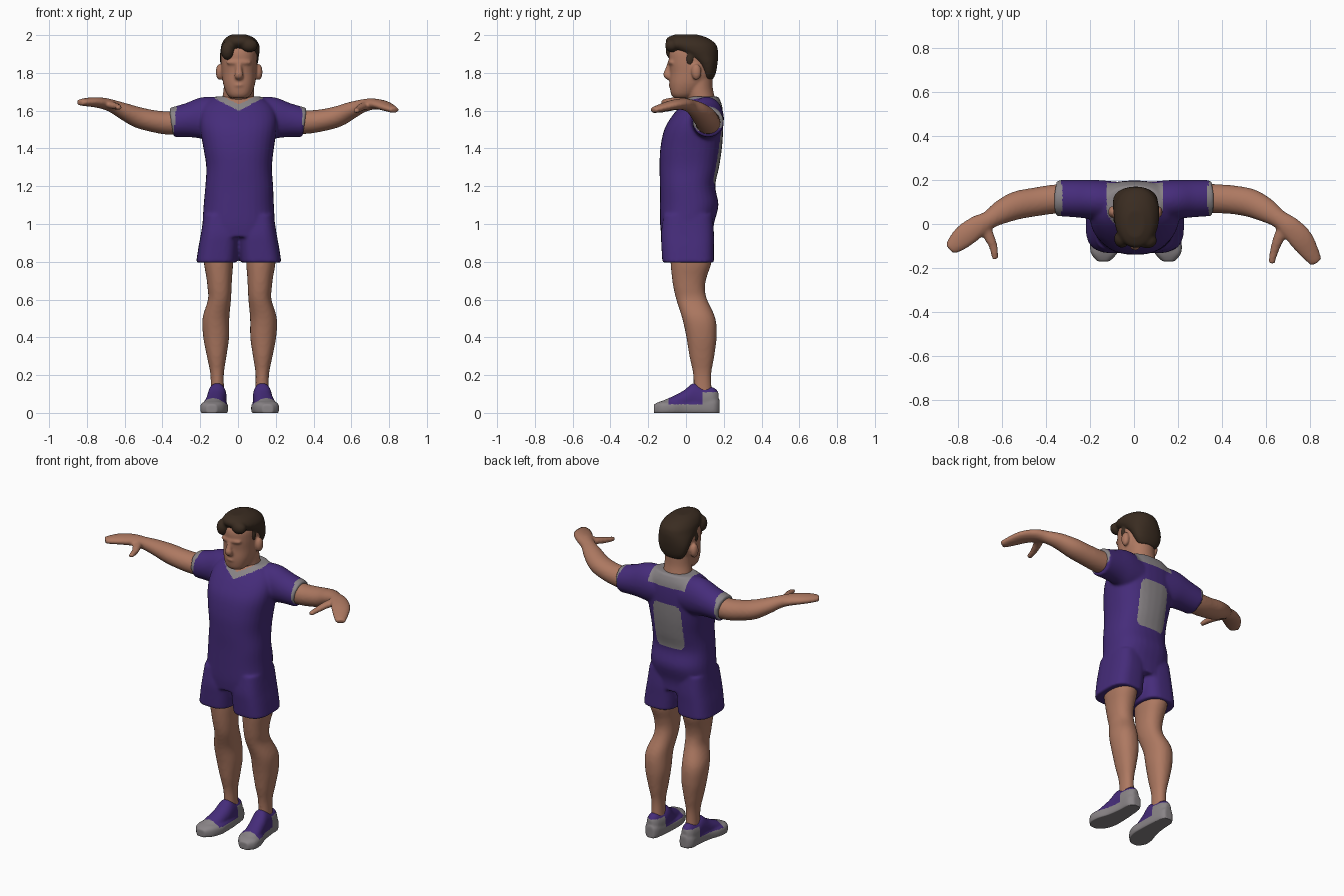
import bpy, bmesh, math
from mathutils import Vector


def material(name, rgb):
    m = bpy.data.materials.new(name)
    m.diffuse_color = (*rgb, 1)
    return m


PURPLE = material("purple cloth", (0.06, 0.025, 0.195))
GREY = material("light grey", (0.25, 0.23, 0.24))
SKIN = material("skin", (0.42, 0.19, 0.12))
HAIR = material("dark brown hair", (0.042, 0.025, 0.015))


def spline(rows, steps=5):
    """Catmull-Rom interpolation of whole section rows."""
    rows = [Vector(r) for r in rows]
    out = []
    for i in range(len(rows) - 1):
        p0, p1, p2 = rows[max(i - 1, 0)], rows[i], rows[i + 1]
        p3 = rows[min(i + 2, len(rows) - 1)]
        for s in range(steps):
            t = s / steps
            out.append(0.5 * (2 * p1 + (p2 - p0) * t + (2 * p0 - 5 * p1 + 4 * p2 - p3) * t * t
                              + (3 * p1 - p0 - 3 * p2 + p3) * t ** 3))
    return out + [rows[-1]]


def skin_rings(bm, rings):
    loops = [[bm.verts.new(p) for p in ring] for ring in rings]
    n = len(loops[0])
    faces = [bm.faces.new((a[i], a[(i + 1) % n], b[(i + 1) % n], b[i]))
             for a, b in zip(loops, loops[1:]) for i in range(n)]
    faces += [bm.faces.new(loops[0]), bm.faces.new(loops[-1])]
    bmesh.ops.recalc_face_normals(bm, faces=faces)


def oval(power, n=32):
    for i in range(n):
        c, s = math.cos(math.tau * i / n), math.sin(math.tau * i / n)
        yield (math.copysign(abs(c) ** (2 / power), c), math.copysign(abs(s) ** (2 / power), s))


def stack(bm, rows, axis="z", power=2.0):
    """Loft from extents: (z, x0, x1, y0, y1), or (y, x0, x1, z0, z1) for axis y."""
    rings = []
    for h, a0, a1, b0, b1 in spline(rows):
        ring = [((a0 + a1) / 2 + u * (a1 - a0) / 2, (b0 + b1) / 2 + v * (b1 - b0) / 2)
                for u, v in oval(power)]
        rings.append([(a, b, h) if axis == "z" else (a, h, b) for a, b in ring])
    skin_rings(bm, rings)


def limb(bm, rows):
    """Tube along a path: (x, y, z, level radius, upright radius)."""
    pts, rings = spline(rows), []
    for i, r in enumerate(pts):
        t = (Vector(pts[min(i + 1, len(pts) - 1)][:3]) - Vector(pts[max(i - 1, 0)][:3])).normalized()
        side = Vector((0, 0, 1)).cross(t).normalized()
        up = t.cross(side)
        rings.append([Vector(r[:3]) + side * u * r[3] + up * v * r[4] for u, v in oval(2)])
    skin_rings(bm, rings)


def ball(bm, centre, radii):
    vs = bmesh.ops.create_uvsphere(bm, u_segments=24, v_segments=16, radius=1)["verts"]
    for v in vs:
        v.co = Vector(c + p * r for c, p, r in zip(centre, v.co, radii))


def fuse(name, bm, mats, voxel=0.01, smooth=4, rule=None, floor=False):
    """Blend overlapping forms into one smooth skin and colour faces by rule."""
    me = bpy.data.meshes.new(name)
    bm.to_mesh(me)
    bm.free()
    ob = bpy.data.objects.new(name, me)
    bpy.context.collection.objects.link(ob)
    mod = ob.modifiers.new("fuse", 'REMESH')
    mod.mode, mod.voxel_size = 'VOXEL', voxel
    dg = bpy.context.evaluated_depsgraph_get()
    new = bpy.data.meshes.new_from_object(ob.evaluated_get(dg))
    ob.modifiers.clear()
    ob.data = new
    new.materials.clear()
    for m in mats:
        new.materials.append(m)
    bm = bmesh.new()
    bm.from_mesh(new)
    for _ in range(smooth):
        bmesh.ops.smooth_vert(bm, verts=bm.verts, factor=0.5, use_axis_x=True, use_axis_y=True, use_axis_z=True)
    if floor:
        for v in bm.verts:
            v.co.z = max(v.co.z, 0)
    bm.normal_update()
    for f in bm.faces:
        f.smooth = True
        f.material_index = rule(f.calc_center_median(), f.normal) if rule else 0
    bm.to_mesh(new)
    bm.free()
    return ob


def flip(rows):
    """Mirror extents rows across x."""
    return [(h, -x1, -x0, b0, b1) for h, x0, x1, b0, b1 in rows]


def shift(rows, d=0.009):
    return [(h, x0 + d, x1 + d, b0, b1) for h, x0, x1, b0, b1 in rows]


# Shirt and shorts
bm = bmesh.new()
stack(bm, [(0.93, -0.19, 0.193, -0.13, 0.145), (1.0, -0.188, 0.195, -0.137, 0.148),
           (1.1, -0.182, 0.19, -0.138, 0.172), (1.2, -0.173, 0.186, -0.138, 0.155),
           (1.3, -0.168, 0.18, -0.14, 0.175), (1.4, -0.183, 0.19, -0.136, 0.19),
           (1.5, -0.2, 0.205, -0.115, 0.197), (1.57, -0.2, 0.205, -0.075, 0.197),
           (1.63, -0.18, 0.18, -0.025, 0.19), (1.675, -0.12, 0.12, 0.02, 0.172)], power=2.4)
leg_cloth = [(1.05, 0.01, 0.185, -0.12, 0.14), (0.95, 0.0, 0.2, -0.132, 0.148),
             (0.88, 0.004, 0.213, -0.13, 0.148), (0.795, 0.011, 0.226, -0.125, 0.148)]
for rows in (leg_cloth, flip(leg_cloth)):
    stack(bm, shift(rows, 0.004), power=3)
for s in (-1, 1):
    limb(bm, [(s * 0.06, 0.1, 1.55, 0.09, 0.11), (s * 0.17, 0.11, 1.56, 0.09, 0.114),
              (s * 0.26, 0.115, 1.55, 0.085, 0.092), (s * 0.352, 0.118, 1.537, 0.082, 0.078)])


def cloth_rule(c, n):
    ax = abs(c.x - 0.004)
    # V-neck collar
    if c.z > 1.58 and ax < 0.128:
        if c.y < 0.08:
            v = c.z - 0.5 * ax
            if v > 1.601:
                return 2 if v > 1.634 else 1
        elif c.z > 1.602:
            return 1
    # Sleeve trim
    if ax > 0.338 - (c.z - 1.54) * 0.1:
        return 1
    # Back panel with rounded corners
    if n.y > 0.2 and (ax / 0.098) ** 6 + (abs(c.z - 1.355) / 0.145) ** 6 < 1:
        return 1
    return 0


fuse("shirt_and_shorts", bm, [PURPLE, GREY, SKIN], 0.008, 4, cloth_rule)

# Legs
leg = [(0.9, 0.045, 0.19, -0.08, 0.125), (0.8, 0.035, 0.19, -0.082, 0.135),
       (0.72, 0.04, 0.177, -0.075, 0.11), (0.66, 0.043, 0.17, -0.066, 0.1),
       (0.6, 0.046, 0.168, -0.052, 0.112), (0.5, 0.055, 0.197, -0.02, 0.156),
       (0.4, 0.056, 0.193, 0.002, 0.162), (0.3, 0.07, 0.174, 0.018, 0.15),
       (0.2, 0.084, 0.155, 0.038, 0.134), (0.08, 0.08, 0.155, 0.04, 0.14)]
for side, rows in (("left", leg), ("right", flip(leg))):
    bm = bmesh.new()
    stack(bm, shift(rows), power=2.2)
    fuse(side + "_leg", bm, [SKIN], 0.01, 3)

# Shoes: wide sole plus a tapering upper
sole = [(0.178, 0.09, 0.14, -0.01, 0.07), (0.15, 0.075, 0.165, -0.015, 0.08),
        (0.08, 0.066, 0.17, -0.015, 0.075), (0.0, 0.062, 0.182, -0.015, 0.065),
        (-0.07, 0.062, 0.205, -0.015, 0.064), (-0.13, 0.083, 0.206, -0.015, 0.062),
        (-0.17, 0.12, 0.176, -0.005, 0.045)]
upper = [(0.172, 0.1, 0.14, 0.0, 0.11), (0.145, 0.08, 0.16, 0.0, 0.135),
         (0.09, 0.07, 0.168, 0.0, 0.14), (0.04, 0.07, 0.17, 0.0, 0.158),
         (-0.01, 0.075, 0.178, 0.0, 0.12), (-0.07, 0.083, 0.19, 0.0, 0.088),
         (-0.13, 0.1, 0.195, 0.0, 0.062)]


def shoe_rule(c, n):
    return 1 if c.z < 0.046 or c.y < -0.092 or (c.y > 0.085 and c.z < 0.11) else 0


for side, f in (("left", list), ("right", flip)):
    bm = bmesh.new()
    stack(bm, shift(f(sole)), "y", 3)
    stack(bm, shift(f(upper)), "y", 2.2)
    fuse(side + "_shoe", bm, [PURPLE, GREY], 0.006, 3, shoe_rule, floor=True)

# Arms with mitten hands and thumbs
arms = {
    "left": ([(0.28, 0.118, 1.54, 0.068, 0.066), (0.37, 0.115, 1.54, 0.066, 0.062),
              (0.45, 0.11, 1.55, 0.065, 0.058), (0.53, 0.095, 1.57, 0.064, 0.055),
              (0.6, 0.062, 1.602, 0.055, 0.045), (0.66, 0.022, 1.625, 0.042, 0.035),
              (0.71, -0.016, 1.635, 0.05, 0.03), (0.76, -0.07, 1.63, 0.054, 0.026),
              (0.8, -0.13, 1.615, 0.043, 0.021), (0.83, -0.175, 1.602, 0.028, 0.016)],
             [(0.69, 0.0, 1.63, 0.03, 0.024), (0.66, -0.06, 1.622, 0.026, 0.02),
              (0.638, -0.12, 1.608, 0.02, 0.017), (0.625, -0.18, 1.598, 0.015, 0.013)]),
    "right": ([(-0.28, 0.118, 1.54, 0.068, 0.066), (-0.37, 0.112, 1.535, 0.066, 0.062),
               (-0.45, 0.1, 1.545, 0.065, 0.058), (-0.53, 0.085, 1.565, 0.064, 0.055),
               (-0.6, 0.055, 1.595, 0.055, 0.045), (-0.66, 0.018, 1.622, 0.042, 0.035),
               (-0.71, -0.01, 1.638, 0.05, 0.03), (-0.765, -0.05, 1.645, 0.053, 0.026),
               (-0.81, -0.09, 1.645, 0.043, 0.021), (-0.838, -0.115, 1.643, 0.028, 0.016)],
              [(-0.69, 0.01, 1.63, 0.03, 0.024), (-0.665, -0.045, 1.628, 0.026, 0.02),
               (-0.64, -0.1, 1.622, 0.02, 0.017), (-0.63, -0.16, 1.616, 0.015, 0.013)]),
}
for side, (arm, thumb) in arms.items():
    bm = bmesh.new()
    limb(bm, arm)
    limb(bm, thumb)
    fuse(side + "_arm", bm, [SKIN], 0.008, 3)

# Head, neck and facial forms
bm = bmesh.new()
stack(bm, [(1.6, -0.1, 0.1, 0.0, 0.165), (1.66, -0.085, 0.088, 0.005, 0.155),
           (1.72, -0.076, 0.084, -0.005, 0.142), (1.8, -0.073, 0.081, 0.0, 0.14)])
stack(bm, [(1.668, -0.042, 0.052, -0.066, 0.03), (1.69, -0.06, 0.072, -0.08, 0.06),
           (1.74, -0.078, 0.09, -0.087, 0.11), (1.8, -0.086, 0.097, -0.085, 0.145),
           (1.86, -0.088, 0.099, -0.09, 0.15), (1.92, -0.085, 0.094, -0.085, 0.15),
           (1.97, -0.055, 0.06, -0.04, 0.11)], power=2.3)
limb(bm, [(0.004, -0.08, 1.85, 0.014, 0.018), (0.005, -0.093, 1.81, 0.018, 0.02),
          (0.005, -0.1, 1.788, 0.024, 0.02), (0.005, -0.085, 1.77, 0.02, 0.012)])
ball(bm, (0.005, -0.098, 1.788), (0.023, 0.022, 0.018))
ball(bm, (0.005, -0.072, 1.855), (0.068, 0.025, 0.018))
ball(bm, (0.005, -0.07, 1.735), (0.034, 0.023, 0.014))
for s in (-1, 1):
    ball(bm, (0.006 + s * 0.103, 0.055, 1.805), (0.021, 0.027, 0.043))
fuse("head_and_neck", bm, [SKIN], 0.006, 4)

# Swept hair with a raised front
bm = bmesh.new()
stack(bm, [(1.765, -0.055, 0.06, 0.085, 0.143), (1.8, -0.08, 0.088, 0.08, 0.158),
           (1.85, -0.094, 0.105, 0.05, 0.167), (1.89, -0.096, 0.111, -0.005, 0.17),
           (1.925, -0.092, 0.115, -0.07, 0.168), (1.955, -0.086, 0.11, -0.106, 0.156),
           (1.985, -0.066, 0.085, -0.1, 0.115), (2.003, -0.035, 0.045, -0.06, 0.06)], power=2.2)
ball(bm, (-0.055, -0.068, 1.918), (0.036, 0.04, 0.05))
ball(bm, (0.06, -0.075, 1.945), (0.045, 0.036, 0.036))
for s in (-1, 1):
    ball(bm, (0.006 + s * 0.086, 0.02, 1.872), (0.014, 0.022, 0.036))
fuse("hair", bm, [HAIR], 0.007, 3)
